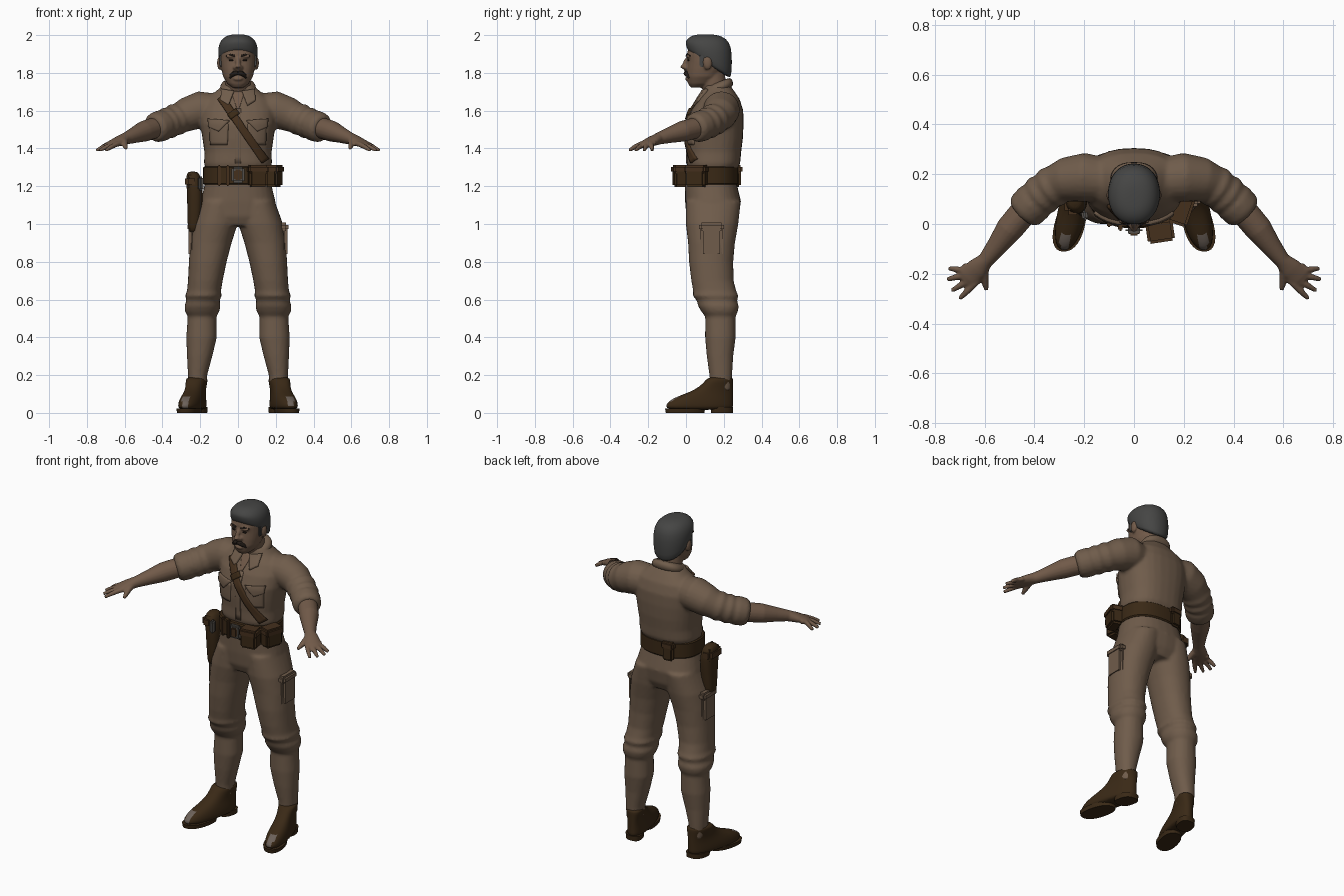
import bpy, bmesh, math
from mathutils import Vector, Matrix

cube = bpy.data.objects.get("Cube")
if cube:
    bpy.data.objects.remove(cube, do_unlink=True)


def material(name, r, g, b):
    m = bpy.data.materials.new(name)
    m.diffuse_color = (r, g, b, 1)
    m.use_nodes = True
    node = next(n for n in m.node_tree.nodes if n.type == 'BSDF_PRINCIPLED')
    node.inputs["Base Color"].default_value = (r, g, b, 1)
    node.inputs["Roughness"].default_value = 0.9
    return m


CLOTH = material("khaki cloth", .16, .107, .07)
SKIN = material("tanned skin", .165, .102, .066)
LEATHER = material("dark leather", .042, .022, .008)
STRAP = material("strap leather", .058, .029, .012)
HAIR = material("grey hair", .06, .06, .058)
DARK = material("dark brown hair", .016, .011, .008)
METAL = material("dull metal", .09, .08, .07)
SCUFF = material("scuffed toe", .15, .12, .1)


def skin_rings(bm, rings):
    """Bridge closed rings of points and cap both ends."""
    loops = [[bm.verts.new(p) for p in ring] for ring in rings]
    n = len(loops[0])
    for a, b in zip(loops, loops[1:]):
        for i in range(n):
            bm.faces.new((a[i], a[(i + 1) % n], b[(i + 1) % n], b[i]))
    bm.faces.new(loops[0][::-1])
    bm.faces.new(loops[-1])


def loft(bm, rings, s=1, p=2.4, shear=0, n=28):
    """Stack rounded outlines: x, y, z, half width, half depth, optional tilt."""
    out = []
    for x, y, z, rx, ry, *tilt in rings:
        pts = []
        for i in range(n):
            t = math.tau * i / n
            c, d = math.cos(t), math.sin(t)
            dx = rx * math.copysign(abs(c) ** (2 / p), c)
            dy = ry * math.copysign(abs(d) ** (2 / p), d)
            lean = shear * (.185 - y - dy) if shear else 0
            pts.append((s * (x + dx + lean), y + dy, z + (tilt[0] * dy if tilt else 0)))
        out.append(pts)
    skin_rings(bm, out)


def tube(bm, path, s=1, n=14):
    """Round limb along x, y, z, radius, optional flatness."""
    pts = [Vector(q[:3]) for q in path]
    out = []
    for i, q in enumerate(path):
        t = (pts[min(i + 1, len(pts) - 1)] - pts[max(i - 1, 0)]).normalized()
        ref = Vector((0, 0, 1)) if abs(t.z) < .9 else Vector((1, 0, 0))
        side = t.cross(ref).normalized()
        up = side.cross(t)
        flat = q[4] if len(q) > 4 else 1
        ring = []
        for k in range(n):
            a = math.tau * k / n
            v = pts[i] + q[3] * (side * math.cos(a) + up * math.sin(a) * flat)
            ring.append((s * v.x, v.y, v.z))
        out.append(ring)
    skin_rings(bm, out)


def finish(name, bm, mat, voxel=0, subsurf=0, smooth=3):
    bmesh.ops.recalc_face_normals(bm, faces=bm.faces[:])
    me = bpy.data.meshes.new(name)
    bm.to_mesh(me)
    bm.free()
    for f in me.polygons:
        f.use_smooth = True
    ob = bpy.data.objects.new(name, me)
    bpy.context.collection.objects.link(ob)
    me.materials.append(mat)
    if voxel:
        r = ob.modifiers.new("blend", 'REMESH')
        r.mode, r.voxel_size, r.use_smooth_shade = 'VOXEL', voxel, True
        sm = ob.modifiers.new("soften", 'SMOOTH')
        sm.factor, sm.iterations = .5, smooth
    elif subsurf:
        ob.modifiers.new("round", 'SUBSURF').levels = subsurf
    else:
        me.set_sharp_from_angle(angle=math.radians(40))
    return ob


def box(name, loc, size, mat, turn=0, bevel=.01):
    bm = bmesh.new()
    m = Matrix.Translation(loc) @ Matrix.Rotation(turn, 4, 'Z') @ Matrix.Diagonal((*size, 1))
    bmesh.ops.create_cube(bm, size=1, matrix=m)
    bmesh.ops.bevel(bm, geom=bm.edges[:], offset=bevel, segments=2, affect='EDGES')
    return finish(name, bm, mat)


def ball(bm, loc, size):
    m = Matrix.Translation(loc) @ Matrix.Diagonal((*size, 1))
    bmesh.ops.create_uvsphere(bm, u_segments=16, v_segments=10, radius=1, matrix=m)


def patch(name, corners, target, mat, thick, nu=8, nv=8):
    """Four x, z corners laid on the front of a garment."""
    bm = bmesh.new()
    a, b, c, d = (Vector((x, .02, z)) for x, z in corners)
    g = [[bm.verts.new(a.lerp(b, i / nu).lerp(d.lerp(c, i / nu), j / nv))
          for i in range(nu + 1)] for j in range(nv + 1)]
    for j in range(nv):
        for i in range(nu):
            bm.faces.new((g[j][i], g[j][i + 1], g[j + 1][i + 1], g[j + 1][i]))
    ob = finish(name, bm, mat)
    w = ob.modifiers.new("lay on", 'SHRINKWRAP')
    w.target, w.wrap_method, w.use_project_y = target, 'PROJECT', True
    w.use_positive_direction = w.use_negative_direction = True
    t = ob.modifiers.new("thickness", 'SOLIDIFY')
    t.thickness, t.offset = thick, 0
    return ob


SIDES = ((1, "left"), (-1, "right"))

# Shirt with rolled sleeves
bm = bmesh.new()
loft(bm, [(0, .14, 1.27, .163, .12), (0, .145, 1.32, .18, .142), (0, .148, 1.38, .178, .144),
          (0, .15, 1.45, .188, .151), (0, .153, 1.53, .2, .152), (0, .165, 1.6, .2, .138),
          (0, .175, 1.66, .175, .11), (0, .175, 1.7, .12, .083), (0, .165, 1.735, .08, .068)])
for s, _ in SIDES:
    tube(bm, [(.11, .175, 1.6, .09), (.2, .188, 1.605, .098), (.27, .178, 1.58, .09),
              (.31, .16, 1.56, .08), (.33, .147, 1.553, .087), (.35, .132, 1.543, .077),
              (.37, .117, 1.535, .086), (.39, .1, 1.527, .075), (.4, .09, 1.523, .083),
              (.435, .055, 1.51, .08), (.45, .04, 1.505, .066)], s, 20)
shirt = finish("shirt", bm, CLOTH, voxel=.01)

# Collar, open neck, pockets and placket
bm = bmesh.new()
loft(bm, [(0, .168, 1.69, .105, .088, .3), (0, .168, 1.73, .095, .08, .35),
          (0, .168, 1.755, .08, .07, .4)])
finish("collar", bm, CLOTH, subsurf=1)
patch("open_neck", [(-.035, 1.7), (.035, 1.7), (.006, 1.61), (-.006, 1.61)], shirt, SKIN, .008)
patch("shirt_placket", [(-.016, 1.61), (.016, 1.61), (.016, 1.32), (-.016, 1.32)], shirt, CLOTH, .008)
for s, side in SIDES:
    patch(side + "_collar_point", [(s * .02, 1.7), (s * .085, 1.71), (s * .09, 1.65), (s * .05, 1.625)],
          shirt, CLOTH, .026)
    patch(side + "_chest_pocket", [(s * .05, 1.53), (s * .15, 1.54), (s * .145, 1.42), (s * .055, 1.42)],
          shirt, CLOTH, .012)
    patch(side + "_pocket_flap", [(s * .045, 1.545), (s * .155, 1.555), (s * .15, 1.515), (s * .1, 1.49)],
          shirt, CLOTH, .024)

# Trousers bunched over long socks
bm = bmesh.new()
loft(bm, [(0, .135, 1.3, .165, .125), (0, .13, 1.22, .174, .137), (0, .143, 1.12, .198, .148),
          (0, .14, 1.04, .195, .138), (0, .138, .99, .13, .115)])
for s, _ in SIDES:
    loft(bm, [(.095, .145, 1.12, .1, .145), (.12, .138, 1, .118, .139), (.144, .135, .9, .11, .124),
              (.16, .133, .8, .1, .117), (.173, .14, .7, .092, .112), (.18, .152, .645, .09, .114),
              (.183, .157, .62, .097, .121), (.185, .163, .595, .087, .106), (.188, .172, .565, .096, .108),
              (.19, .178, .535, .09, .096), (.19, .182, .51, .076, .08), (.193, .182, .4, .081, .081),
              (.203, .18, .3, .067, .07), (.214, .184, .2, .051, .06), (.215, .185, .12, .045, .055)],
         s, 2.2)
finish("trousers", bm, CLOTH, voxel=.01)
for s, side in SIDES:
    box(side + "_thigh_pocket", (s * .244, .135, .91), (.036, .12, .17), CLOTH, 0, .015)
    box(side + "_thigh_pocket_flap", (s * .242, .135, .985), (.05, .13, .045), CLOTH, 0, .012)

# Forearms and hands
bm = bmesh.new()
tips = [(.69, -.185, .742, -.178), (.677, -.205, .75, -.222), (.661, -.225, .732, -.268), (.643, -.243, .7, -.3)]
for s, _ in SIDES:
    tube(bm, [(.4, .09, 1.523, .05), (.45, .04, 1.506, .056), (.5, -.02, 1.49, .055),
              (.55, -.088, 1.47, .042), (.595, -.145, 1.452, .032), (.63, -.18, 1.438, .044, .6),
              (.665, -.215, 1.424, .046, .38), (.68, -.23, 1.416, .036, .35)], s, 18)
    for x, y, tx, ty in tips:
        tube(bm, [(x - .02, y + .02, 1.428, .014), (x, y, 1.422, .014),
                  ((x + tx) / 2, (y + ty) / 2, 1.408, .013), (tx, ty, 1.39, .009)], s, 10)
    tube(bm, [(.6, -.16, 1.448, .02), (.6, -.205, 1.43, .017), (.597, -.24, 1.412, .014),
              (.592, -.266, 1.4, .009)], s, 10)
finish("forearms_and_hands", bm, SKIN, voxel=.006, smooth=2)

# Head, neck, nose and ears
bm = bmesh.new()
loft(bm, [(0, .17, 1.66, .07, .066), (0, .15, 1.72, .066, .066), (0, .135, 1.8, .066, .07)], p=2)
loft(bm, [(0, .055, 1.722, .03, .03), (0, .075, 1.742, .056, .064), (0, .09, 1.78, .079, .087),
          (0, .1, 1.82, .088, .096), (0, .108, 1.86, .094, .1), (0, .115, 1.9, .096, .11),
          (0, .12, 1.94, .09, .105), (0, .12, 1.97, .07, .08)], p=2.2)
tube(bm, [(0, .016, 1.885, .011), (0, -.004, 1.855, .013), (0, -.016, 1.834, .018), (0, .004, 1.818, .016)])
for s, _ in SIDES:
    ball(bm, (s * .097, .115, 1.852), (.014, .024, .036))
    ball(bm, (s * .014, 0, 1.828), (.013, .014, .011))
    ball(bm, (s * .036, .012, 1.888), (.03, .012, .01))
ball(bm, (0, .006, 1.768), (.026, .012, .008))
finish("head", bm, SKIN, voxel=.006, smooth=3)

# Swept hair and sideburns
bm = bmesh.new()
loft(bm, [(0, .13, 1.835, .088, .1, -.65), (0, .122, 1.85, .1, .118, -.62), (0, .122, 1.905, .107, .123, -.4),
          (0, .119, 1.955, .102, .122, -.1), (0, .113, 1.985, .08, .1, -.02), (0, .105, 2.0, .052, .066),
          (0, .1, 2.004, .02, .03)], p=2.15)
finish("hair", bm, HAIR, subsurf=1)
for s, side in SIDES:
    box(side + "_sideburn", (s * .09, .085, 1.865), (.016, .026, .065), HAIR, 0, .006)

# Moustache, brows and eyes
bm = bmesh.new()
for s, _ in SIDES:
    tube(bm, [(0, -.002, 1.8, .01), (.02, 0, 1.797, .013), (.036, .01, 1.785, .01), (.043, .016, 1.772, .004)], s)
finish("moustache", bm, DARK)
bm = bmesh.new()
for s, _ in SIDES:
    tube(bm, [(.016, .003, 1.89, .005), (.038, .006, 1.896, .006), (.062, .022, 1.89, .004)], s)
    ball(bm, (s * .036, .013, 1.867), (.013, .006, .005))
finish("brows_and_eyes", bm, DARK)

# Boots with scuffed toes, soles and heels
for s, side in SIDES:
    bm = bmesh.new()
    profile = [(-.1, .015, .057), (-.11, .035, .062), (-.095, .062, .06), (-.05, .086, .055),
               (.02, .11, .05), (.075, .14, .05), (.105, .175, .056), (.12, .19, .05)]
    loft(bm, [(.217, (f + .25) / 2, z, w, (.25 - f) / 2) for f, z, w in profile], s, 2.3, .22)
    boot = finish(side + "_boot", bm, LEATHER, subsurf=1)
    boot.data.materials.append(SCUFF)
    for f in boot.data.polygons:
        if f.center.y < -.06 and .025 < f.center.z < .08 and .26 < abs(f.center.x) < .3:
            f.material_index = 1
    bm = bmesh.new()
    loft(bm, [(.217, -.005, 0, .058, .102), (.217, -.005, .024, .062, .106)], s, 2.3, .22)
    loft(bm, [(.217, .19, 0, .05, .058), (.217, .19, .03, .052, .06)], s, 2.6, .22)
    finish(side + "_sole_and_heel", bm, LEATHER)

# Belt, buckle and pouches
bm = bmesh.new()
loft(bm, [(0, .13, 1.208, .178, .141), (0, .13, 1.215, .184, .147),
          (0, .13, 1.298, .184, .147), (0, .13, 1.305, .178, .141)], n=40)
finish("belt", bm, LEATHER)
box("belt_buckle", (0, -.025, 1.26), (.07, .025, .085), METAL)
box("belt_buckle_plate", (0, -.036, 1.26), (.04, .02, .055), STRAP, 0, .006)
for name, x, y, w, d, turn in (("front_pouch", .105, -.03, .1, .075, .15), ("side_pouch", .19, .055, .11, .07, 1.25),
                               ("back_pouch", -.07, .275, .07, .03, .1)):
    box(name, (x, y, 1.25), (w, d, .11), LEATHER, turn, .012)
    box(name + "_lid", (x, y, 1.29), (w + .01, d + .012, .045), STRAP, turn, .01)
for x in (-.1, -.055, .1):
    box("belt_loop", (x, .002 if x < -.08 else -.013, 1.257), (.018, .03, .11), STRAP, 0, .005)

# Chest strap with clasp
patch("chest_strap", [(-.106, 1.655), (-.074, 1.678), (.156, 1.345), (.124, 1.322)],
      shirt, STRAP, .024, 4, 28)
patch("strap_clasp", [(-.055, 1.575), (-.01, 1.607), (.008, 1.582), (-.037, 1.55)], shirt, LEATHER, .034, 4, 4)

# Holster and sidearm grip
bm = bmesh.new()
loft(bm, [(.234, .1, .955, .024, .03), (.234, .1, .975, .033, .04), (.228, .1, 1.08, .04, .052),
          (.228, .1, 1.19, .043, .062), (.236, .1, 1.25, .04, .056), (.24, .1, 1.28, .026, .036)], -1)
finish("holster", bm, LEATHER, subsurf=1)
box("holster_flap", (-.245, .098, 1.225), (.07, .125, .07), STRAP, 0, .018)
box("sidearm_grip", (-.198, .035, 1.215), (.025, .04, .075), METAL, .2, .008)
